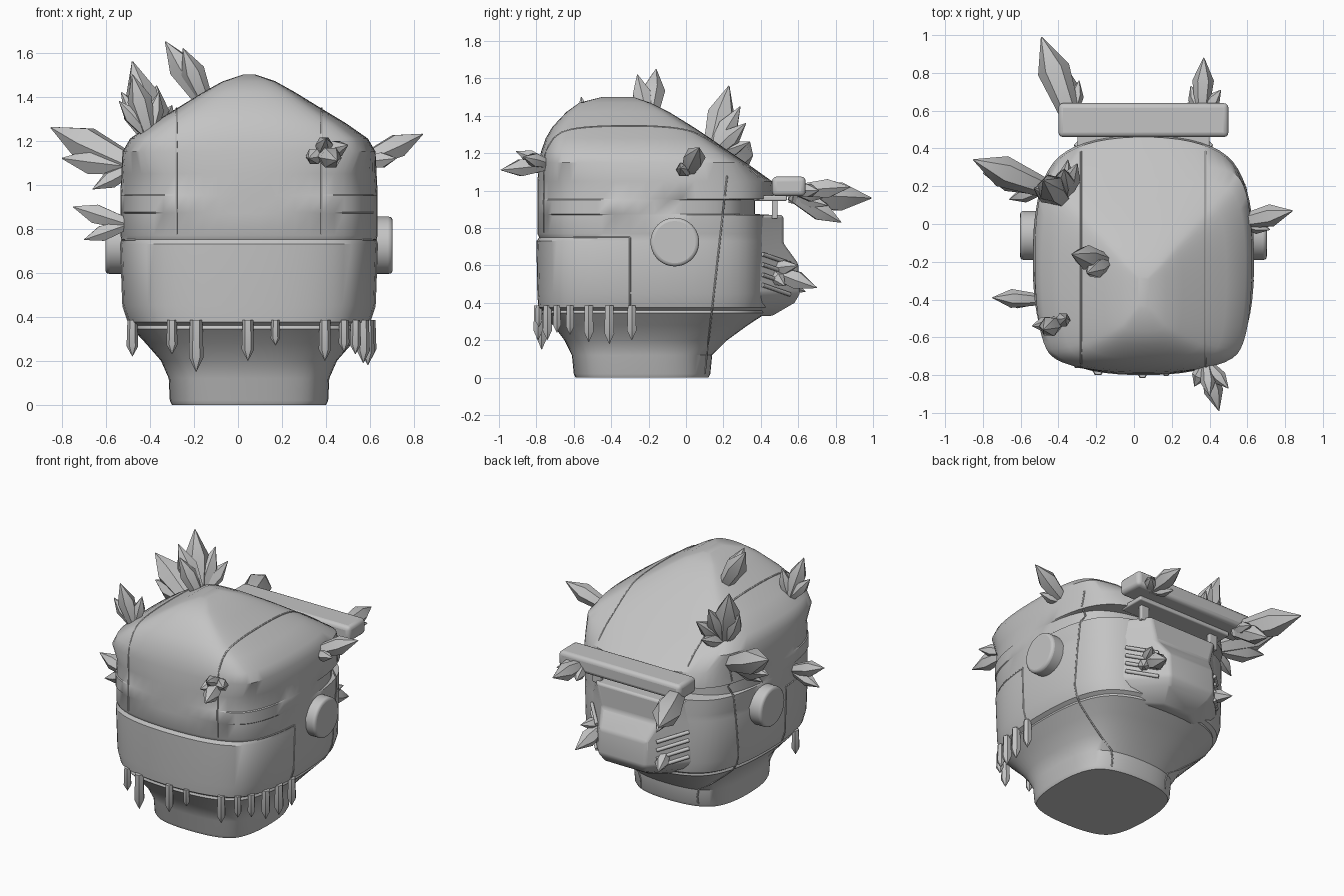
import bpy, bmesh, math
from mathutils import Vector
from mathutils.bvhtree import BVHTree

if "Cube" in bpy.data.objects:
    bpy.data.objects.remove(bpy.data.objects["Cube"])

grey = bpy.data.materials.new("plain grey")
grey.use_nodes = True
grey.diffuse_color = (0.55, 0.55, 0.55, 1)
grey.node_tree.nodes["Principled BSDF"].inputs["Base Color"].default_value = grey.diffuse_color
CENTRE = 0.05  # x of the shell centre line
SIDES = (-1, 1)

def finish(name, bm, bevel=0):
    """Turn a bmesh into a shaded object."""
    bmesh.ops.recalc_face_normals(bm, faces=bm.faces)
    mesh = bpy.data.meshes.new(name)
    bm.to_mesh(mesh)
    bm.free()
    mesh.materials.append(grey)
    ob = bpy.data.objects.new(name, mesh)
    bpy.context.collection.objects.link(ob)
    bpy.ops.object.select_all(action='DESELECT')
    ob.select_set(True)
    bpy.context.view_layer.objects.active = ob
    bpy.ops.object.shade_smooth_by_angle(angle=math.radians(35))
    if bevel:
        mod = ob.modifiers.new("rounded edges", 'BEVEL')
        mod.width = bevel
        mod.segments = 3

def skin(bm, rings):
    """Bridge equal closed rings and cap both ends."""
    loops = [[bm.verts.new(point) for point in ring] for ring in rings]
    for lower, upper in zip(loops, loops[1:]):
        for i in range(len(lower)):
            bm.faces.new((lower[i - 1], lower[i], upper[i], upper[i - 1]))
    bm.faces.new(loops[0])
    bm.faces.new(loops[-1])

def round_off(points):
    """Cut the corners of a closed outline."""
    following = points[1:] + points[:1]
    return [q for a, b in zip(points, following) for q in (a.lerp(b, 0.25), a.lerp(b, 0.75))]

def outline(z, side, front, back):
    """Rounded octagon; the roof has tighter rear corners than the wall."""
    roof = z > 1.1
    depth = back - front
    rear_cut = depth * (0.1 if roof else 0.2)
    front_half = side * (0.76 if roof else 0.64)
    back_half = side * (0.68 if roof else 0.57)
    half = [(front_half, front), (side, front + depth * 0.2),
            (side, back - rear_cut), (back_half, back)]
    mirrored = [(-x, y) for x, y in reversed(half)]
    points = [Vector((CENTRE + x, y, z)) for x, y in half + mirrored]
    for repeat in range(3):
        points = round_off(points)
    return points

def box(name, low, high, bevel):
    bm = bmesh.new()
    bmesh.ops.create_cube(bm, size=1)
    low, high = Vector(low), Vector(high)
    for vert in bm.verts:
        vert.co = (low + high) / 2 + vert.co * (high - low)
    finish(name, bm, bevel)

def tube(name, points, radius):
    curve = bpy.data.curves.new(name, 'CURVE')
    curve.dimensions = '3D'
    curve.bevel_depth = radius
    curve.bevel_resolution = 1
    curve.use_fill_caps = True
    spline = curve.splines.new('POLY')
    spline.points.add(len(points) - 1)
    for target, point in zip(spline.points, points):
        target.co = (*point, 1)
    curve.materials.append(grey)
    bpy.context.collection.objects.link(bpy.data.objects.new(name, curve))

# Helmet shell: height, half width, front y, back y
shell = [
    (0, .35, -.59, .12), (.02, .36, -.6, .13), (.12, .365, -.61, .14),
    (.2, .4, -.65, .22), (.28, .47, -.71, .33), (.345, .53, -.775, .43),
    (.36, .525, -.77, .43), (.375, .55, -.79, .45), (.45, .575, -.795, .46),
    (.73, .585, -.8, .46), (.75, .58, -.785, .46), (.77, .585, -.795, .46),
    (.87, .585, -.795, .46), (.875, .585, -.795, .37), (.95, .585, -.795, .37),
    (.955, .585, -.795, .47), (1.05, .58, -.795, .46), (1.15, .575, -.785, .32),
    (1.21, .54, -.775, .23), (1.28, .44, -.75, .13), (1.34, .34, -.715, .04),
    (1.42, .21, -.64, -.09), (1.47, .12, -.57, -.19), (1.5, .03, -.45, -.28),
]
bm = bmesh.new()
skin(bm, [outline(*row) for row in shell])
surface = BVHTree.FromBMesh(bm)
finish("helmet_shell", bm)

def seam(name, rays):
    """Lay a thin line where the rays meet the shell."""
    hits = [surface.ray_cast(Vector(origin), Vector(aim))[0] for origin, aim in rays]
    tube(name, [hit for hit in hits if hit], 0.005)

# Panel seams
for x in (-.28, .38):
    angles = [math.radians(a) for a in range(-5, 156, 4)]
    seam("crown_seam", [((x, -.15, .83), (0, -math.cos(a), math.sin(a))) for a in angles])
steps = [i / 20 for i in range(21)]
for side in SIDES:
    aim = (side, 0, 0)
    seam("rear_side_seam", [((CENTRE, .1 + .12 * t, .02 + 1.06 * t), aim) for t in steps])
    seam("jaw_side_seam", [((CENTRE, -.3, .37 + .38 * t), aim) for t in steps])
    seam("jaw_top_seam", [((CENTRE, -.3 - .3 * t, .75), aim) for t in steps])

# Rear snout block: height, back y, outer half width, root half width
snout = [(.33, .46, .1, .22), (.4, .58, .15, .34), (.45, .61, .17, .38),
         (.61, .6, .17, .38), (.72, .52, .21, .38), (.87, .52, .25, .36)]
bm = bmesh.new()
skin(bm, [[Vector((CENTRE + x, y, z)) for x, y in
           ((-root, .38), (root, .38), (outer, back), (-outer, back))]
          for z, back, outer, root in snout])
finish("rear_snout", bm, 0.015)

# Slanted vents on the snout flanks
for side in SIDES:
    for i in range(4):
        z = .66 - .055 * i
        ends = [(CENTRE + side * .36, .41, z), (CENTRE + side * .22, .555, z - .05)]
        tube("vent_slat", ends, 0.012)

# Rear bar with its bracket
box("rear_bar", (-.4, .46, .97), (.5, .64, 1.075), 0.025)
box("bar_plate", (-.3, .36, .945), (.4, .54, .975), 0.008)
for side in SIDES:
    middle = CENTRE + side * .27
    box("bar_post", (middle - .03, .46, .85), (middle + .03, .49, .96), 0.005)

# Ear discs
for side in SIDES:
    bm = bmesh.new()
    bmesh.ops.create_cone(bm, segments=48, radius1=.13, radius2=.13, depth=.13, cap_ends=True)
    for vert in bm.verts:
        across, up, out = vert.co
        vert.co = (CENTRE + side * (.588 + out), across - .06, up + .725)
    finish("ear_disc", bm, 0.018)

def crystal(name, base, tip, radius, start, belly):
    """Six-sided shard that swells and then comes to a point."""
    base, tip = Vector(base), Vector(tip)
    axis = tip - base
    turn = axis.to_track_quat('Z', 'Y')
    corners = [math.radians(a) for a in range(0, 360, 60)]
    bm = bmesh.new()
    skin(bm, [[base + axis * along + turn @ Vector((math.cos(a), math.sin(a), 0)) * radius * scale
               for a in corners]
              for along, scale in ((0, start), (belly, 1), (1, .04))])
    finish(name, bm)

def cluster(name, root, *tips):
    """Shards fanning out of one root, thicker when longer."""
    for tip in tips:
        length = (Vector(tip) - Vector(root)).length
        crystal(name, root, tip, max(.04, length * .19), .6, .6)

# Crystal clusters: root, then the tip of each shard
cluster("brow_crystal", (.38, -.73, 1.14), (.45, -.99, 1.11), (.5, -.87, 1.18),
        (.4, -.91, 1.21), (.32, -.86, 1.12))
cluster("left_crystal", (.56, .01, 1.1), (.84, .07, 1.23), (.72, -.03, 1.12))
cluster("right_rear_crystal", (-.47, .19, 1.08), (-.85, .34, 1.26), (-.8, .27, 1.12),
        (-.66, .13, .98))
cluster("crown_rear_crystal", (-.38, .13, 1.18), (-.48, .23, 1.56), (-.53, .19, 1.42),
        (-.37, .29, 1.45), (-.3, .32, 1.36), (-.35, .34, 1.26))
cluster("crown_crystal", (-.14, -.2, 1.36), (-.33, -.16, 1.65), (-.25, -.26, 1.62))
cluster("right_crystal", (-.5, -.4, .82), (-.75, -.39, .9), (-.7, -.41, .75))
cluster("right_brow_crystal", (-.4, -.52, 1.22), (-.48, -.56, 1.5), (-.54, -.54, 1.38),
        (-.36, -.5, 1.42))
cluster("bar_right_crystal", (-.33, .56, .98), (-.49, .99, .96), (-.36, .83, .83),
        (-.29, .76, .92))
cluster("bar_left_crystal", (.36, .58, 1), (.37, .88, 1.02), (.46, .71, 1), (.3, .73, .96))
cluster("snout_left_crystal", (.28, .44, .58), (.33, .7, .48), (.36, .6, .6), (.37, .53, .49))
cluster("snout_right_crystal", (-.17, .44, .52), (-.24, .64, .46))

def icicle(origin, aim, tip):
    """Drip hanging from the jaw rim, fatter when longer."""
    base = surface.ray_cast(Vector(origin), Vector(aim))[0]
    crystal("jaw_icicle", base, (base.x, base.y, tip), .01 + (.385 - tip) * .1, .85, .72)

# Icicles along the front rim, then along the left rim
for x, tip in ((-.48, .22), (-.3, .23), (-.19, .15), (.045, .2), (.17, .27), (.395, .2)):
    icicle((x, -2, .385), (0, 1, 0), tip)
for y, tip in ((-.69, .24), (-.62, .23), (-.52, .19), (-.41, .18), (-.29, .2)):
    icicle((2, y, .385), (-1, 0, 0), tip)
